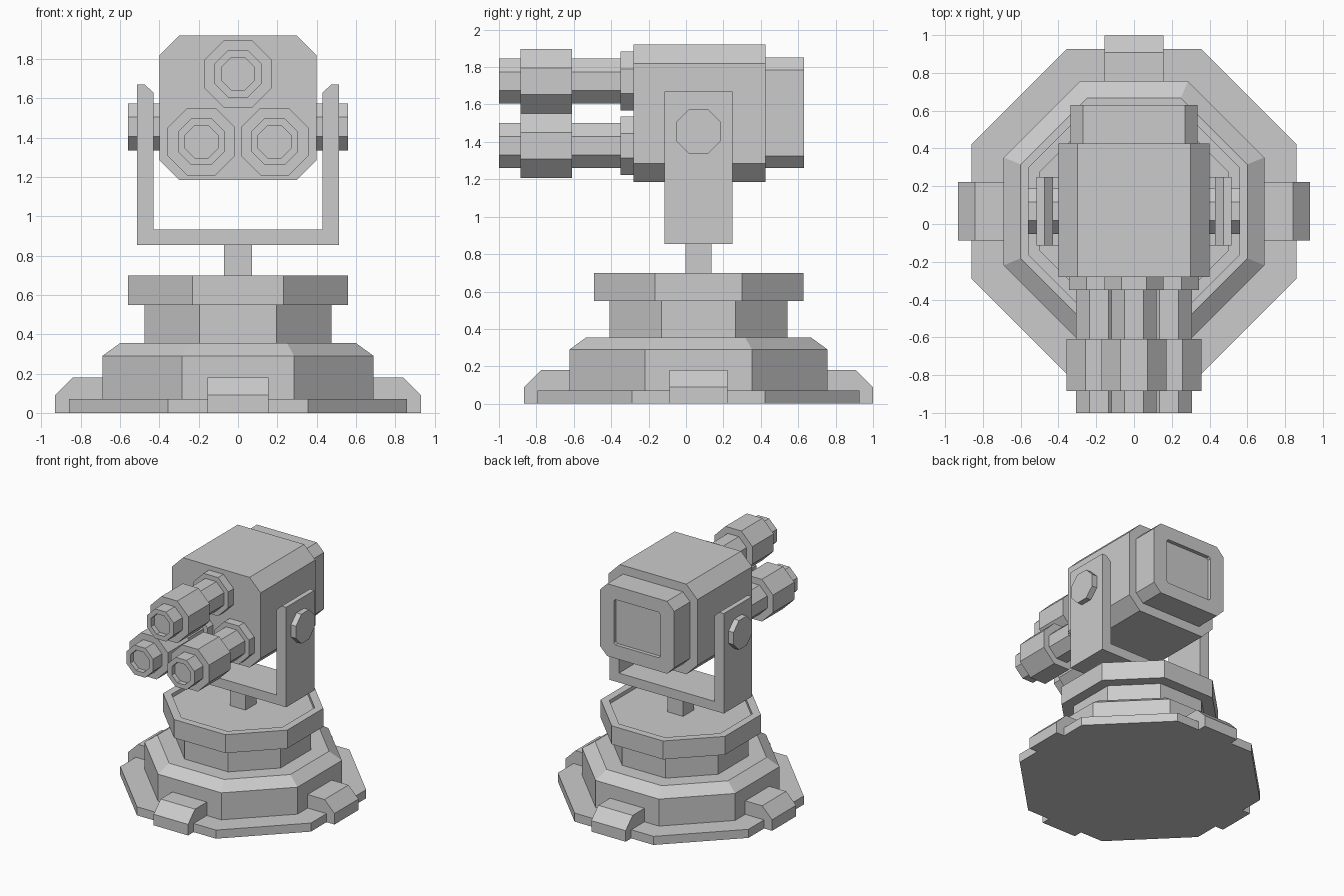
import bpy, bmesh
from math import cos, sin, pi
from mathutils import Matrix, Vector

if "Cube" in bpy.data.objects:
    bpy.data.objects.remove(bpy.data.objects["Cube"])

CY = 0.067   # y of the pedestal and pivot axis


def make(name, bm, matrix=Matrix()):
    bmesh.ops.transform(bm, matrix=matrix, verts=bm.verts)
    bmesh.ops.recalc_face_normals(bm, faces=bm.faces)
    me = bpy.data.meshes.new(name)
    bm.to_mesh(me)
    bm.free()
    ob = bpy.data.objects.new(name, me)
    bpy.context.collection.objects.link(ob)
    return ob


def octagon_lathe(name, profile, matrix):
    """Eight-sided turning about z; profile = (apothem, height) pairs, ends capped."""
    bm = bmesh.new()
    rings = []
    for a, h in profile:
        r = a / cos(pi / 8)
        rings.append([bm.verts.new((r * cos(pi / 8 + i * pi / 4), r * sin(pi / 8 + i * pi / 4), h))
                      for i in range(8)])
    for lo, hi in zip(rings, rings[1:]):
        for i in range(8):
            j = (i + 1) % 8
            bm.faces.new((lo[i], lo[j], hi[j], hi[i]))
    bm.faces.new(rings[0])
    bm.faces.new(rings[-1])
    return make(name, bm, matrix)


def extrude(name, pts, y0, y1, matrix=Matrix(), recess=None):
    """Extrude an (x, z) outline along y; recess = (scale_x, scale_z, depth) sinks the y1 face."""
    bm = bmesh.new()
    face = bm.faces.new([bm.verts.new((x, y0, z)) for x, z in pts])
    geo = bmesh.ops.extrude_face_region(bm, geom=[face], use_keep_orig=True)["geom"]
    bmesh.ops.translate(bm, vec=(0, y1 - y0, 0), verts=[g for g in geo if isinstance(g, bmesh.types.BMVert)])
    if recess:
        end = next(g for g in geo if isinstance(g, bmesh.types.BMFace))
        c = end.calc_center_median()
        bmesh.ops.inset_individual(bm, faces=[end], thickness=0.01)
        hx, hz, cut, depth = recess
        for v in end.verts:   # reshape inset loop into a small clipped rectangle
            dx, dz = v.co.x - c.x, v.co.z - c.z
            side = abs(dx) / 0.335 > abs(dz) / 0.295
            v.co.x = c.x + (hx if side else hx - cut) * (1 if dx > 0 else -1)
            v.co.z = c.z + (hz - cut if side else hz) * (1 if dz > 0 else -1)
        floor = bmesh.ops.extrude_discrete_faces(bm, faces=[end])["faces"][0]
        bmesh.ops.translate(bm, vec=(0, -depth, 0), verts=floor.verts)
    return make(name, bm, matrix)


def clipped(hx, z0, z1, c):
    """Rectangle outline with cut corners."""
    return [(hx, z0 + c), (hx, z1 - c), (hx - c, z1), (c - hx, z1),
            (-hx, z1 - c), (-hx, z0 + c), (c - hx, z0), (hx - c, z0)]


# pedestal: stepped octagon with a shallow dish on top
octagon_lathe("pedestal", [(0.86, 0), (0.86, 0.07), (0.69, 0.07), (0.69, 0.29), (0.60, 0.355),
                           (0.475, 0.355), (0.475, 0.55), (0.56, 0.55), (0.56, 0.70),
                           (0.50, 0.70), (0.50, 0.67)], Matrix.Translation((0, CY, 0)))

# four feet around the base
foot = [(0.62, 0), (0.932, 0), (0.932, 0.09), (0.842, 0.18), (0.62, 0.18)]
for i in range(4):
    extrude(f"foot_{i + 1}", foot, -0.155, 0.155,
            Matrix.Translation((0, CY, 0)) @ Matrix.Rotation(i * pi / 2, 4, 'Z'))

# square post and U-shaped yoke
extrude("post", [(-0.07, 0.65), (0.07, 0.65), (0.07, 0.87), (-0.07, 0.87)], CY - 0.07, CY + 0.07)
half = [(0.515, 0.855), (0.515, 1.67), (0.475, 1.67), (0.43, 1.63), (0.43, 0.932)]
extrude("yoke", half + [(-x, z) for x, z in reversed(half)], CY - 0.182, CY + 0.182)

# pivot pins on both sides
for side, s in (("right", 1), ("left", -1)):
    octagon_lathe(f"pivot_{side}", [(0.12, 0.37), (0.12, 0.56)],
                  Matrix.Translation((0, CY, 1.455)) @ Matrix.Rotation(s * pi / 2, 4, 'Y'))

# main housing and rear cover with sunken panel
extrude("housing", clipped(0.40, 1.185, 1.92, 0.10), -0.28, 0.425)
extrude("rear_cover", clipped(0.335, 1.26, 1.85, 0.065), 0.40, 0.63, recess=(0.21, 0.185, 0.015, 0.03))

# three barrels pointing forward, each with a hollow muzzle
barrel = [(0.157, 0.26), (0.157, 0.35), (0.12, 0.35), (0.12, 0.61), (0.172, 0.61),
          (0.172, 0.885), (0.12, 0.885), (0.12, 1.0), (0.083, 1.0), (0.083, 0.96)]
for name, x, z in (("top", 0, 1.725), ("left", -0.186, 1.38), ("right", 0.186, 1.38)):
    octagon_lathe(f"barrel_{name}", barrel,
                  Matrix.Translation((x, 0, z)) @ Matrix.Rotation(pi / 2, 4, 'X'))
